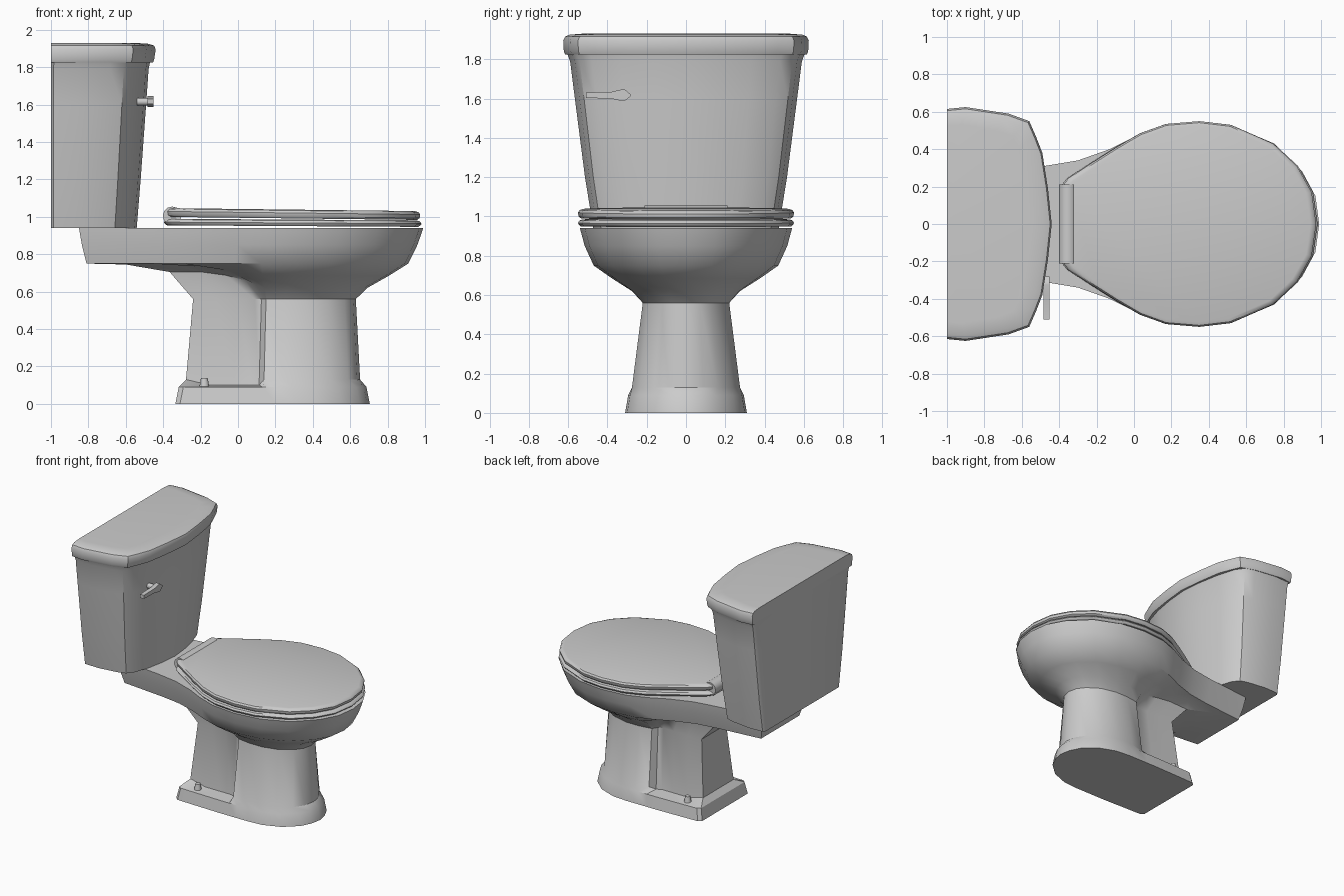
import bpy, bmesh, math
from mathutils import Matrix

if "Cube" in bpy.data.objects:
    bpy.data.objects.remove(bpy.data.objects["Cube"])


def finish(name, bm, angle=35):
    bmesh.ops.recalc_face_normals(bm, faces=bm.faces)
    me = bpy.data.meshes.new(name)
    bm.to_mesh(me)
    bm.free()
    ob = bpy.data.objects.new(name, me)
    bpy.context.collection.objects.link(ob)
    bpy.ops.object.select_all(action='DESELECT')
    ob.select_set(True)
    bpy.context.view_layer.objects.active = ob
    bpy.ops.object.shade_smooth_by_angle(angle=math.radians(angle))
    return ob


def loft(name, rings, angle=35):
    """Skin half outlines (y >= 0, ends on y = 0), mirrored across y."""
    bm = bmesh.new()
    loops = []
    for r in rings:
        full = list(r) + [(x, -y, z) for x, y, z in reversed(r[1:-1])]
        loops.append([bm.verts.new(p) for p in full])
    n = len(loops[0])
    for a, b in zip(loops, loops[1:]):
        for i in range(n):
            j = (i + 1) % n
            bm.faces.new((a[i], a[j], b[j], b[i]))
    bm.faces.new(loops[0])
    bm.faces.new(loops[-1])
    return finish(name, bm, angle)


def ring(pts, z, sx=1, sy=1, cx=0):
    return [(cx + (x - cx) * sx, y * sy, z) for x, y in pts]


def rod(name, r1, r2, depth, matrix, seg=12):
    bm = bmesh.new()
    bmesh.ops.create_cone(bm, cap_ends=True, segments=seg, radius1=r1,
                          radius2=r2, depth=depth, matrix=matrix)
    return finish(name, bm)


# Bowl, deck and pedestal in one skin
RIM = [(-.85, 0), (-.85, .27), (-.48, .31), (-.3, .34), (-.13, .40), (0, .465),
       (.15, .52), (.35, .54), (.55, .515), (.75, .43), (.9, .28), (.97, .15), (.99, 0)]
COLUMN = [(-.24, 0), (-.24, .15), (-.12, .15), (0, .15), (.09, .15), (.125, .165),
          (.15, .205), (.25, .22), (.36, .22), (.48, .19), (.57, .13), (.615, .07), (.63, 0)]
FOOT = [(-.335, 0), (-.335, .28), (-.31, .3), (-.15, .305), (.05, .31), (.13, .31),
        (.2, .31), (.3, .31), (.42, .3), (.55, .25), (.65, .16), (.69, .08), (.705, 0)]
under = ring(RIM, .75, .935, .87, -.235)


def neck(t, z_front, z_back):
    out = []
    for (x, y, _), (u, v) in zip(under, COLUMN):
        s = min(1, max(0, (.1 - x) / .5))
        out.append((x + (u - x) * t, y + (v - y) * t, z_front + (z_back - z_front) * s))
    return out


ankle = [(x, y, .10 if 1 < i < 6 else .13)
         for i, (x, y, z) in enumerate(ring(COLUMN, .13, 1.07, 1.25, .26))]
ankle = [(x - .003, y, z) for x, y, z in ankle]
loft("bowl_and_pedestal", [
    ring(FOOT, 0), ring(FOOT, .09, .965, .95, .19), ankle, ring(COLUMN, .56),
    neck(.78, .62, .705), neck(.37, .685, .745), under,
    ring(RIM, .85, .975, .955, -.235), ring(RIM, .92, .995, .99, -.235), ring(RIM, .94)], 32)

# Seat and lid slabs
SEAT = [(-.40, 0), (-.395, .2), (-.36, .245), (-.22, .335), (-.1, .41), (.03, .485),
        (.17, .535), (.35, .55), (.52, .53), (.75, .43), (.88, .31), (.96, .17), (.985, 0)]


def slab(name, z0, z1, tilt, size):
    levels = [(z0, .975), (z0 + .01, .995), (z1 - .018, 1), (z1 - .005, .985), (z1, .955)]
    rings = [ring(SEAT, z, s * size, s, .29) for z, s in levels]
    loft(name, [[(x, y, z - tilt * x) for x, y, z in r] for r in rings], 40)


slab("seat", .952, .987, .006, .995)
slab("seat_lid", .995, 1.042, .012, .985)
rod("lid_hinge", .05, .05, .42,
    Matrix.Translation((-.352, 0, 1.005)) @ Matrix.Rotation(math.pi / 2, 4, 'X'))

# Tank body, tapering downwards
TANK = [(-1, 0), (-1, .575), (-.985, .6), (-.85, .605), (-.68, .58), (-.605, .555),
        (-.56, .49), (-.515, .34), (-.485, .17), (-.47, 0)]
loft("tank", [ring(TANK, z, sx, sy, -1) for z, sx, sy in
              [(.94, .865, .78), (1.2, .905, .85), (1.6, .96, .935),
               (1.79, .985, .975), (1.83, 1, 1)]])

# Tank lid
LID = [(-1, 0), (-1, .615), (-.9, .625), (-.67, .59), (-.56, .55), (-.525, .47),
       (-.49, .38), (-.46, .19), (-.44, 0)]
loft("tank_lid", [ring(LID, z, sx, sy, -1) for z, sx, sy in
                  [(1.825, .975, .985), (1.84, .985, .995), (1.895, 1, 1),
                   (1.915, .985, .985), (1.925, .93, .95), (1.93, .8, .85)]])

# Flush lever: pivot and pointed arm
rod("lever_pivot", .02, .02, .07,
    Matrix.Translation((-.505, -.33, 1.615)) @ Matrix.Rotation(math.pi / 2, 4, 'Y'))
ARM = [(-.51, .014), (-.38, .017), (-.325, .03), (-.31, .028), (-.28, .003)]
bm = bmesh.new()
outline = ARM + [(y, -h) for y, h in reversed(ARM)]
face = bm.faces.new([bm.verts.new((-.485, y, 1.617 + h)) for y, h in outline])
ext = bmesh.ops.extrude_face_region(bm, geom=[face])
bmesh.ops.translate(bm, vec=(.033, 0, 0),
                    verts=[v for v in ext["geom"] if isinstance(v, bmesh.types.BMVert)])
finish("flush_lever", bm)

# Floor bolt caps
for side, s in (("left", 1), ("right", -1)):
    rod("bolt_cap_" + side, .027, .018, .05, Matrix.Translation((-.18, s * .235, .113)))
